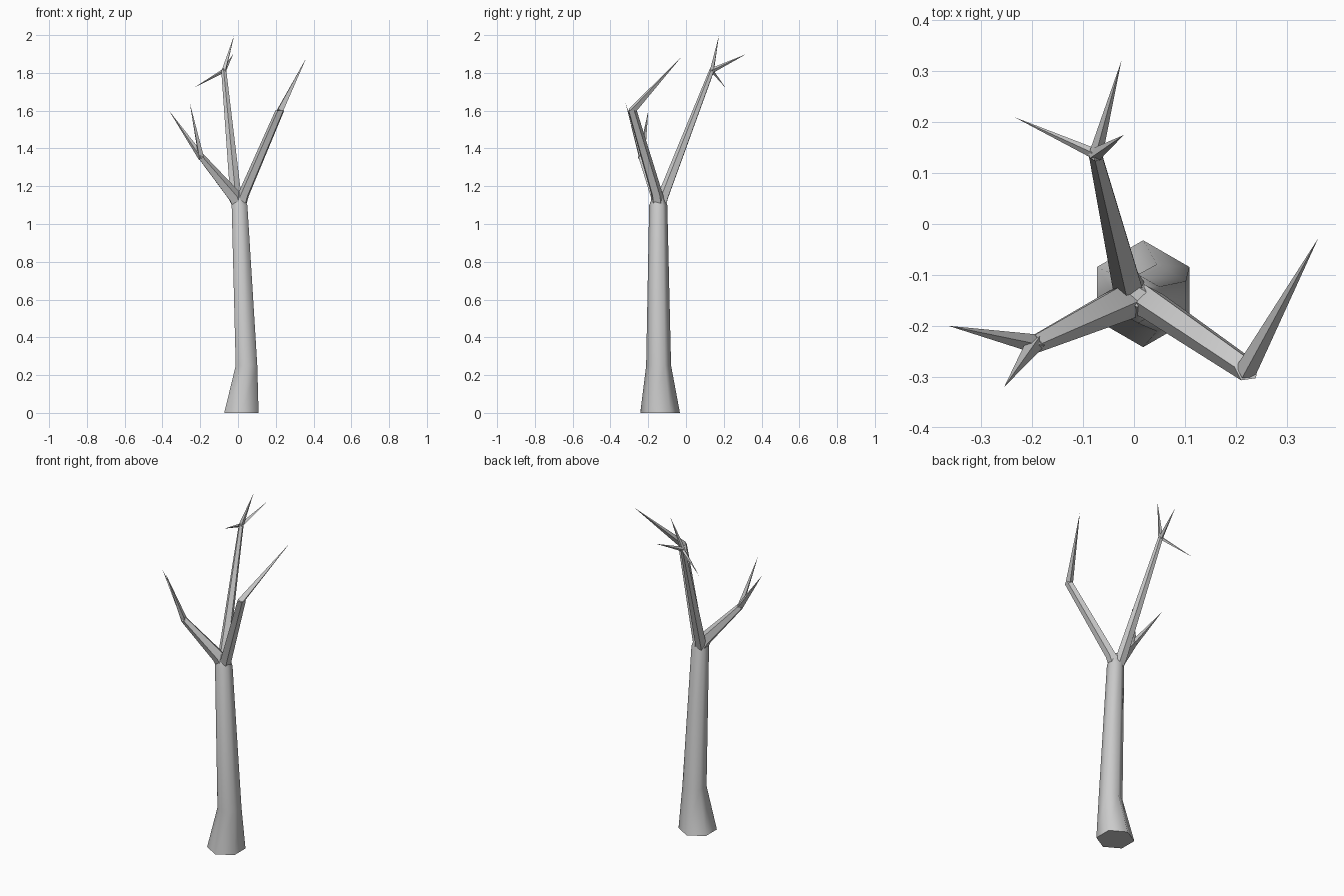
import bpy, bmesh, math
from mathutils import Vector

if "Cube" in bpy.data.objects:
    bpy.data.objects.remove(bpy.data.objects["Cube"])


def limb(name, path, sides, level=False, turn=0.0):
    """Tapered limb through (x, y, z, radius) rings; radius 0 gives a point."""
    bm = bmesh.new()
    pts = [Vector(p[:3]) for p in path]
    rings = []
    for i, p in enumerate(path):
        if p[3] == 0:
            rings.append([bm.verts.new(pts[i])])
            continue
        axis = pts[min(i + 1, len(pts) - 1)] - pts[max(i - 1, 0)]
        if level:
            u, v = Vector((1, 0, 0)), Vector((0, 1, 0))
        else:
            axis.normalize()
            u = Vector((0, 0, 1)).cross(axis).normalized()
            v = axis.cross(u)
        ring = []
        for k in range(sides):
            a = turn + 2 * math.pi * k / sides
            ring.append(bm.verts.new(pts[i] + p[3] * (u * math.cos(a) + v * math.sin(a))))
        rings.append(ring)
    for a, b in zip(rings, rings[1:]):
        for k in range(sides):
            n = (k + 1) % sides
            if len(b) == 1:
                bm.faces.new((a[k], a[n], b[0]))
            else:
                bm.faces.new((a[k], a[n], b[n], b[k]))
    bm.faces.new(rings[0][::-1])
    if len(rings[-1]) > 1:
        bm.faces.new(rings[-1])
    bmesh.ops.recalc_face_normals(bm, faces=bm.faces)
    mesh = bpy.data.meshes.new(name)
    bm.to_mesh(mesh)
    bm.free()
    obj = bpy.data.objects.new(name, mesh)
    bpy.context.collection.objects.link(obj)
    bpy.context.view_layer.objects.active = obj
    obj.select_set(True)
    bpy.ops.object.shade_smooth_by_angle(angle=math.radians(65))
    obj.select_set(False)
    return obj


# Trunk: flared six-sided foot, leaning slightly towards the fork
limb("trunk", [(0.018, -0.137, 0, 0.105), (0.045, -0.145, 0.25, 0.066),
               (0.008, -0.147, 1.10, 0.048), (0.006, -0.143, 1.17, 0.02)],
     6, level=True, turn=math.pi / 2)

# Three main branches, each starting inside the trunk top
fork = (0.007, -0.145, 1.08, 0.034)
left_end = (-0.195, -0.235, 1.355)
right_end = (0.222, -0.285, 1.60)
back_end = (-0.075, 0.137, 1.812)
limb("left_branch", [fork, (-0.02, -0.152, 1.145, 0.038), (*left_end, 0.019)], 5)
limb("right_branch", [fork, (0.028, -0.153, 1.15, 0.033), (*right_end, 0.025)],
     5, level=True, turn=-0.8)
limb("back_branch", [fork, (-0.012, -0.118, 1.15, 0.031), (*back_end, 0.014)], 5)

# Pointed twigs at the branch ends: start, tip, base radius
twigs = [
    (left_end, (-0.365, -0.20, 1.60), 0.019),
    (left_end, (-0.255, -0.32, 1.64), 0.018),
    (right_end, (0.362, -0.028, 1.88), 0.021),
    (back_end, (-0.02, 0.175, 2.00), 0.014),
    (back_end, (-0.025, 0.32, 1.90), 0.014),
    (back_end, (-0.235, 0.21, 1.72), 0.011),
]
for i, (start, tip, r) in enumerate(twigs):
    s, t = Vector(start), Vector(tip)
    s -= (t - s).normalized() * 0.008
    limb(f"twig_{i + 1}", [(*s, r), (*t, 0)], 4)
